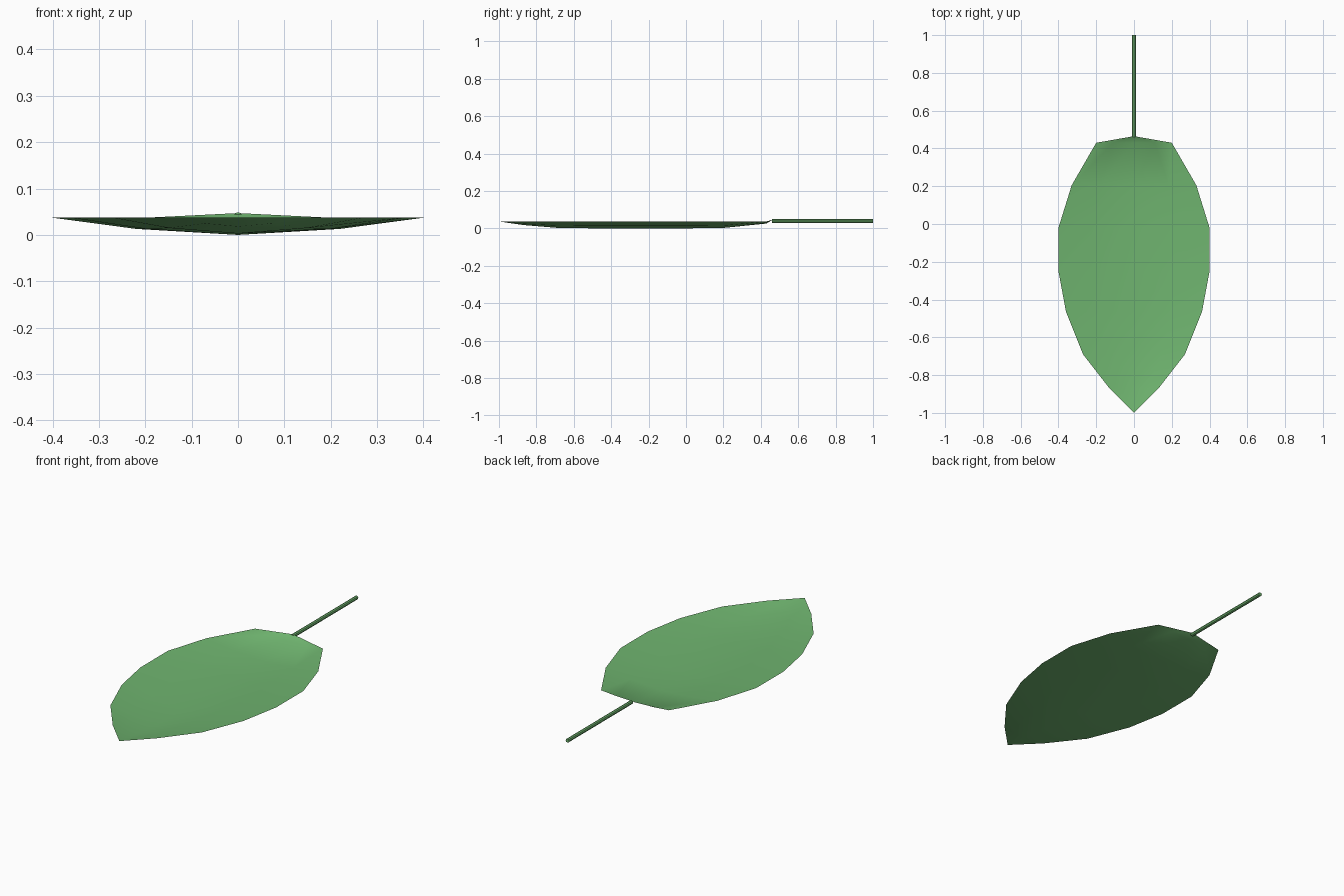
import bpy, bmesh
from math import pi

if "Cube" in bpy.data.objects:
    bpy.data.objects.remove(bpy.data.objects["Cube"])


def material(name, color):
    m = bpy.data.materials.new(name)
    m.diffuse_color = color
    m.use_nodes = True
    m.node_tree.nodes["Principled BSDF"].inputs["Base Color"].default_value = m.diffuse_color
    return m


green = material("leaf_green", (0.16, 0.46, 0.16, 1))

# Leaf blade: rows of (y, half width, midrib height), a shallow dished sheet
RIM = 0.037
rows = [(-0.87, 0.13, 0.018), (-0.69, 0.27, 0.003), (-0.465, 0.36, 0.0),
        (-0.25, 0.40, 0.0), (-0.02, 0.40, 0.0), (0.205, 0.33, 0.003),
        (0.43, 0.20, 0.026)]
bm = bmesh.new()
grid = []
for y, w, z in rows:
    row = []
    for t in (-1, -0.55, 0, 0.55, 1):
        h = z + (RIM - z) * (0 if t == 0 else 1 if abs(t) == 1 else 0.35)
        row.append(bm.verts.new((t * w, y, h)))
    grid.append(row)
for a, b in zip(grid, grid[1:]):
    for i in range(4):
        bm.faces.new((a[i], a[i + 1], b[i + 1], b[i]))
# Pointed tip and the base where the stem joins
tip = bm.verts.new((0, -1, RIM))
base = bm.verts.new((0, 0.465, 0.047))
for i in range(4):
    bm.faces.new((tip, grid[0][i + 1], grid[0][i]))
    bm.faces.new((base, grid[-1][i], grid[-1][i + 1]))
mesh = bpy.data.meshes.new("leaf_blade")
bm.to_mesh(mesh)
bm.free()
mesh.materials.append(green)
mesh.shade_smooth()
blade = bpy.data.objects.new("leaf_blade", mesh)
bpy.context.collection.objects.link(blade)

# Stem
bpy.ops.mesh.primitive_cylinder_add(vertices=8, radius=0.01, depth=0.54,
                                    location=(0, 0.73, 0.039), rotation=(pi / 2, 0, 0))
stem = bpy.context.object
stem.name = "stem"
stem.data.materials.append(green)
bpy.ops.object.shade_smooth_by_angle()
